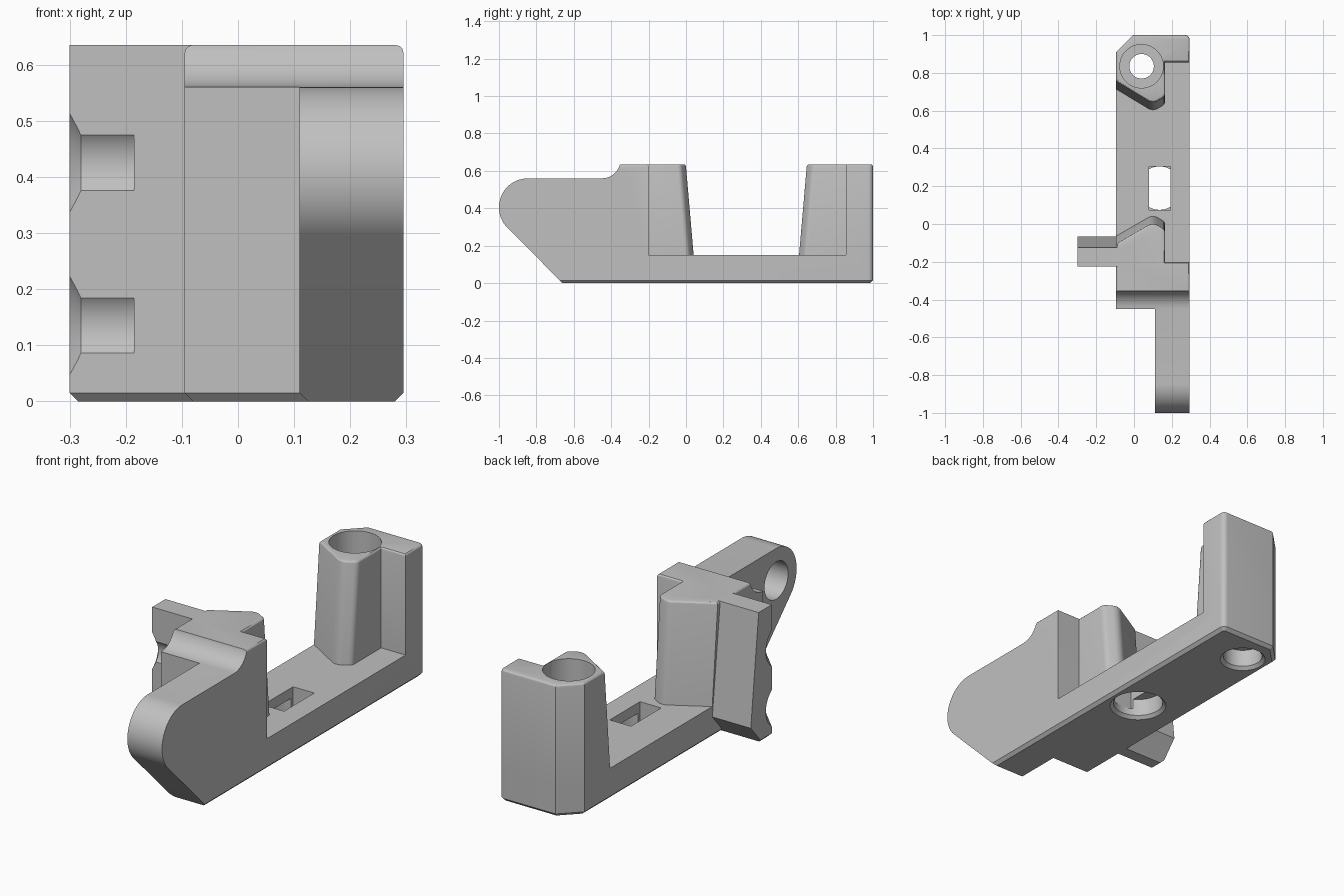
import bpy
import bmesh
from math import sin, cos, radians, tan
from mathutils import Vector

cube = bpy.data.objects.get("Cube")
if cube:
    bpy.data.objects.remove(cube, do_unlink=True)

grey = bpy.data.materials.new("light grey")
grey.use_nodes = True
COLOUR = (0.53, 0.53, 0.53, 1)
grey.diffuse_color = COLOUR
grey.node_tree.nodes["Principled BSDF"].inputs["Base Color"].default_value = COLOUR

BED, TOP, ROUND = 0.15, 0.635, 0.014
LEFT, RIGHT, STEP = -0.095, 0.295, 0.165


def rounded(corners):
    """Outline from (x, y, radius, leans) corners, given anticlockwise."""
    out = []
    for i, (x, y, r, leans) in enumerate(corners):
        p = Vector((x, y))
        if not r:
            out.append((p, leans))
            continue
        a = (Vector(corners[i - 1][:2]) - p).normalized()
        b = (Vector(corners[(i + 1) % len(corners)][:2]) - p).normalized()
        half = a.angle(b) / 2
        centre = p + (a + b).normalized() * r / sin(half)
        start = p + a * r / tan(half) - centre
        end = p + b * r / tan(half) - centre
        for k in range(7):
            t = k / 6
            sweep = start.angle(end)
            spoke = (start * sin((1 - t) * sweep) + end * sin(t * sweep)) / sin(sweep)
            out.append((centre + spoke, leans))
    return out


def circle(x, y, r, n=48):
    return [(Vector((x + r * cos(radians(360 * k / n)), y + r * sin(radians(360 * k / n)))), 0)
            for k in range(n)]


def solid(name, outline, levels, along_x=False):
    """Loft an outline through (height, inset, lean) levels."""
    bm = bmesh.new()
    n = len(outline)
    rings = []
    for h, inset, lean in levels:
        ring = []
        for i, (p, leans) in enumerate(outline):
            d1 = (p - outline[i - 1][0]).normalized()
            d2 = (outline[(i + 1) % n][0] - p).normalized()
            n1, n2 = Vector((-d1.y, d1.x)), Vector((-d2.y, d2.x))
            q = p + (n1 + n2) / (1 + n1.dot(n2)) * inset
            co = (q.x, q.y + lean * leans, h)
            ring.append(bm.verts.new((co[2], co[0], co[1]) if along_x else co))
        rings.append(ring)
    for low, high in zip(rings, rings[1:]):
        for i in range(n):
            j = (i + 1) % n
            bm.faces.new((low[i], low[j], high[j], high[i]))
    bm.faces.new(rings[0][::-1])
    bm.faces.new(rings[-1])
    bmesh.ops.recalc_face_normals(bm, faces=bm.faces)
    mesh = bpy.data.meshes.new(name)
    bm.to_mesh(mesh)
    bm.free()
    mesh.materials.append(grey)
    obj = bpy.data.objects.new(name, mesh)
    bpy.context.collection.objects.link(obj)
    return obj


def combine(target, other, operation):
    mod = target.modifiers.new(operation.lower(), 'BOOLEAN')
    mod.operation, mod.solver, mod.object = operation, 'EXACT', other
    bpy.context.view_layer.objects.active = target
    bpy.ops.object.modifier_apply(modifier=mod.name)
    bpy.data.objects.remove(other, do_unlink=True)


def plain(*points):
    return [(Vector(p), 0) for p in points]


# Levels for an upright with a leaning face and a softened top edge
upright = [(0.1, 0, 0.045)] + [
    (TOP - ROUND + ROUND * sin(radians(a)), ROUND * (1 - cos(radians(a))), 0)
    for a in (0, 30, 60, 90)]

# Base plate, chamfered underneath
base = solid("bracket_base", rounded([
    (0.11, -0.675, 0, 0), (RIGHT, -0.675, 0, 0), (RIGHT, 1, 0.025, 0), (-0.005, 1, 0, 0),
    (LEFT, 0.91, 0, 0), (LEFT, -0.45, 0, 0), (0.11, -0.45, 0, 0)]),
    [(0, 0.015, 0), (0.015, 0, 0), (BED, 0, 0)])

# Front upright with its concave step
front = solid("front_upright", rounded([
    (LEFT, -0.45, 0, 0), (RIGHT, -0.45, 0, 0), (RIGHT, -0.2, 0, 0), (STEP, -0.2, 0, 0),
    (STEP, -0.03, 0.03, 1), (0.1, 0.008, 0.05, 1), (LEFT, -0.105, 0, 1)]), upright)
arc = [(-0.45 + 0.1 * sin(radians(a)), 0.66 - 0.1 * cos(radians(a))) for a in range(0, 91, 10)]
combine(front, solid("step_cutter", plain((-0.6, 0.56), *arc, (-0.35, 0.75), (-0.6, 0.75)),
                     [(-0.4, 0, 0), (0.4, 0, 0)], True), 'DIFFERENCE')

# Rear upright, leaning the other way
rear = solid("rear_upright", rounded([
    (STEP, 0.855, 0, 0), (RIGHT, 0.855, 0, 0), (RIGHT, 1, 0.025, 0), (-0.005, 1, 0, 0),
    (LEFT, 0.91, 0, 0), (LEFT, 0.755, 0, -1), (0.1, 0.637, 0.05, -1),
    (STEP, 0.675, 0.03, -1)]), upright)

# Front arm with a round nose
nose = [(-0.845 + 0.155 * cos(radians(a)), 0.405 + 0.155 * sin(radians(a)))
        for a in range(90, 226, 5)]
arm = solid("front_arm", plain((-0.675, 0.015), (-0.3, 0.015), (-0.3, 0.56), *nose),
            [(0.11, 0, 0), (RIGHT, 0, 0)], True)

# Side wing with sloping back
wing = solid("side_wing", rounded([
    (-0.3, -0.225, 0, 0), (-0.05, -0.225, 0, 0), (-0.05, -0.125, 0, 1), (-0.3, -0.125, 0, 1)]),
    [(0, 0.015, -0.01), (0.015, 0, -0.013), (0.1, 0, 0.06), (TOP, 0, 0)])

for part in (front, rear, arm, wing):
    combine(base, part, 'UNION')

# Scooped bolt channels on the wing
cutters = [solid("scoop_cutter", circle(-0.288, z, 0.08),
                 [(-0.31, -0.042, 0), (-0.28, 0, 0), (-0.185, 0, 0)], True)
           for z in (0.135, 0.425)]

# Blind hole in the arm
cutters.append(solid("arm_hole_cutter", circle(-0.845, 0.405, 0.09),
                     [(0.05, 0, 0), (0.23, 0, 0)], True))

# Stepped bore through the rear upright
for r, low, high in ((0.115, 0.25, 0.8), (0.065, -0.1, 0.4)):
    cutters.append(solid("bore_cutter", circle(0.04, 0.835, r), [(low, 0, 0), (high, 0, 0)]))

# Chamfered round recesses underneath
for x, y, r in ((0.04, 0.835, 0.09), (0.135, 0.19, 0.115)):
    cutters.append(solid("recess_cutter", circle(x, y, r),
                         [(-0.01, -0.025, 0), (0.015, 0, 0), (0.1, 0, 0)]))

# Slot in the bed
cutters.append(solid("slot_cutter", plain((0.08, 0.075), (0.193, 0.075), (0.193, 0.305), (0.08, 0.305)),
                     [(0.05, 0, 0), (0.3, 0, 0)]))

for cutter in cutters:
    combine(base, cutter, 'DIFFERENCE')

bpy.ops.object.select_all(action='DESELECT')
base.select_set(True)
bpy.context.view_layer.objects.active = base
bpy.ops.object.shade_smooth_by_angle(angle=radians(25))
base.name = "bracket"
